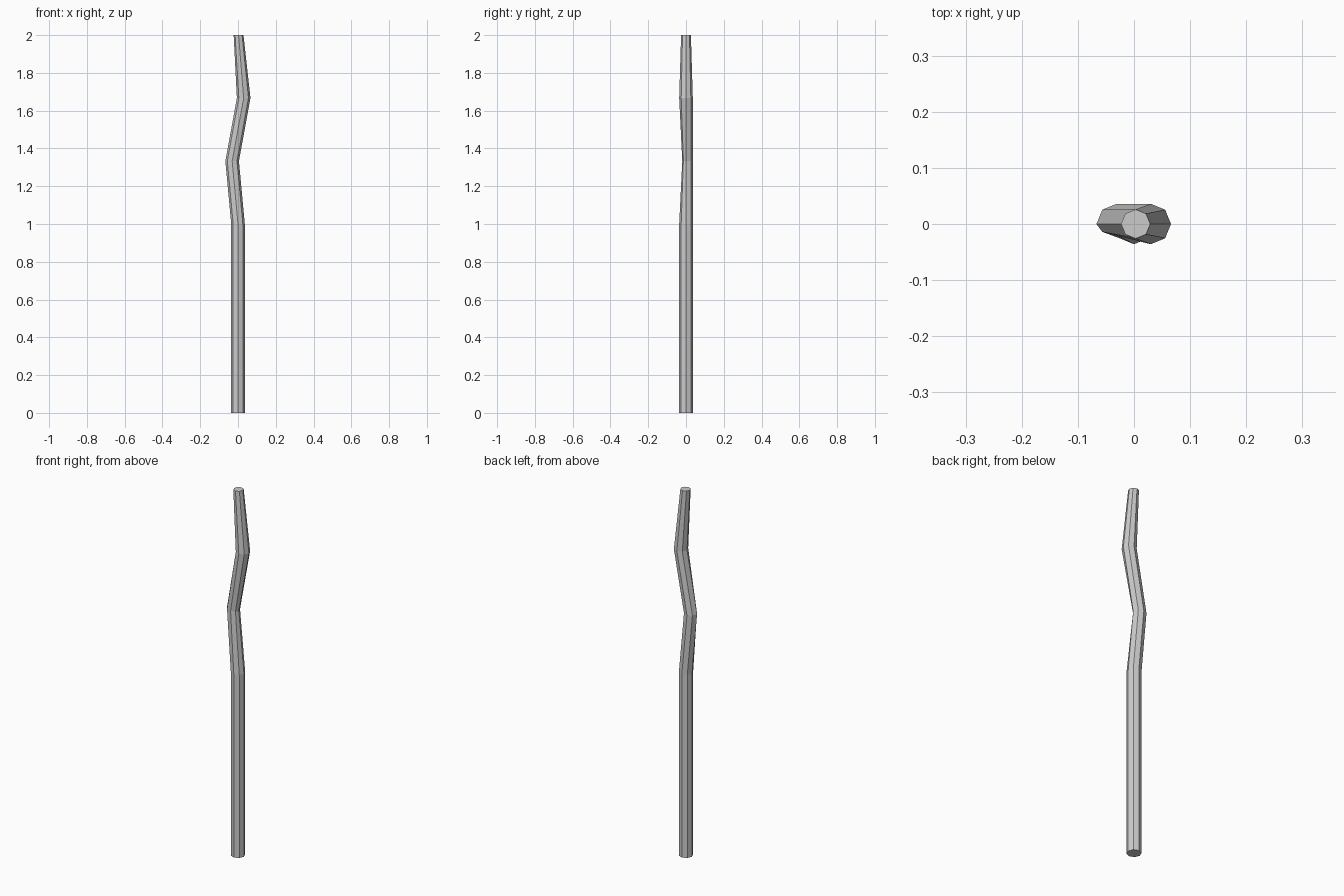
import bpy, bmesh, math

if "Cube" in bpy.data.objects:
    bpy.data.objects.remove(bpy.data.objects["Cube"])

SIDES = 8
# Rings along the staff: z, centre x, radius, depth factor of the front half
RINGS = [
    (0.0, 0.0, 0.036, 1.0),
    (1.0, 0.0, 0.036, 1.0),
    (1.333, -0.031, 0.036, 0.55),   # bend left, front side flattened
    (1.667, 0.03, 0.036, 1.0),      # bend right
    (2.0, 0.003, 0.026, 1.0),       # narrow tip
]

bm = bmesh.new()
loops = []
for z, cx, r, front in RINGS:
    loop = []
    for i in range(SIDES):
        a = 2 * math.pi * i / SIDES
        y = r * math.sin(a)
        if y < 0:
            y *= front
        loop.append(bm.verts.new((cx + r * math.cos(a), y, z)))
    loops.append(loop)

# Side faces between neighbouring rings
for lo, hi in zip(loops, loops[1:]):
    for i in range(SIDES):
        j = (i + 1) % SIDES
        bm.faces.new((lo[i], lo[j], hi[j], hi[i]))

# End caps
bm.faces.new(loops[0][::-1])
bm.faces.new(loops[-1])
bmesh.ops.recalc_face_normals(bm, faces=bm.faces)

mesh = bpy.data.meshes.new("bent_staff")
bm.to_mesh(mesh)
bm.free()
bpy.context.collection.objects.link(bpy.data.objects.new("bent_staff", mesh))
